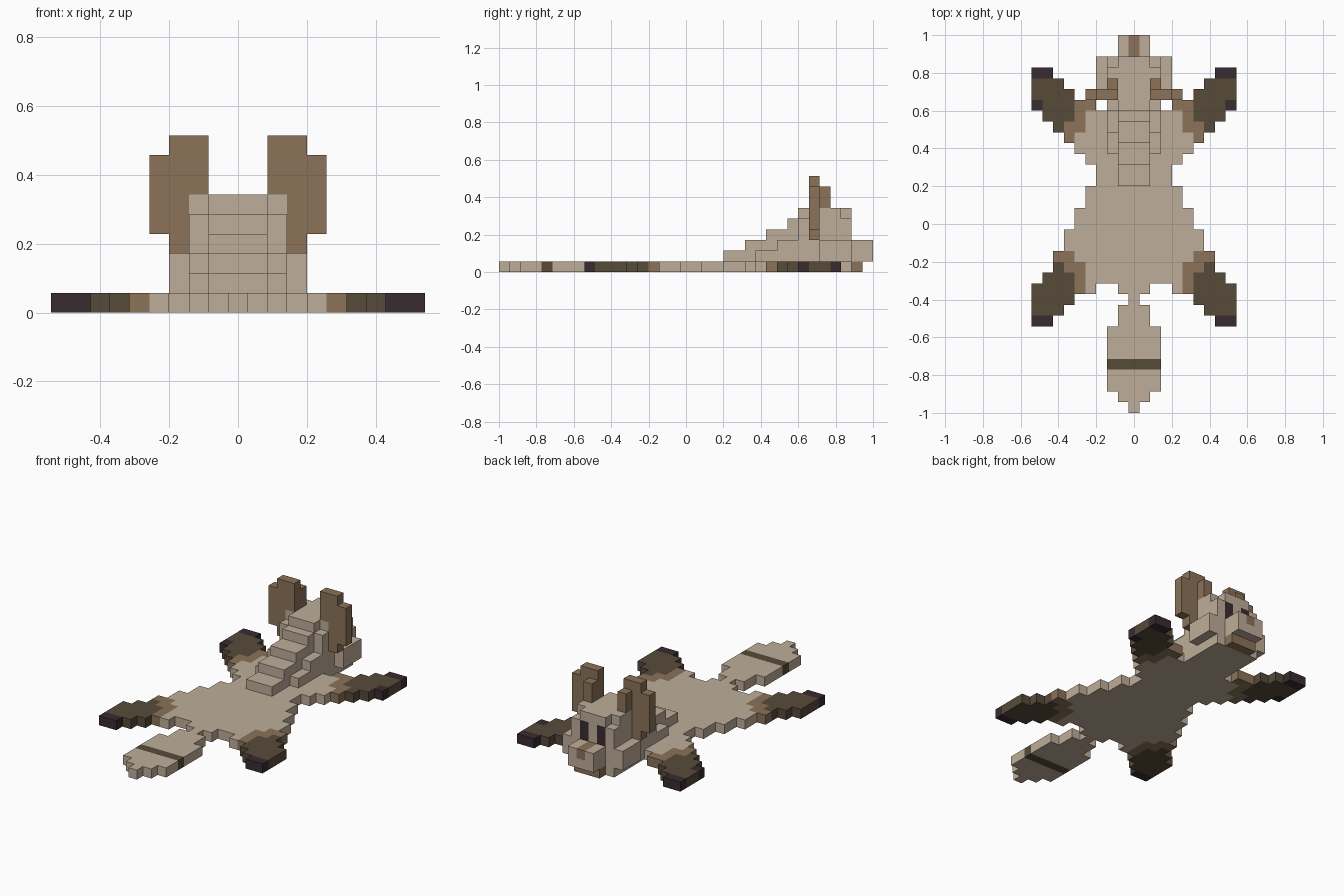
import bpy, bmesh
from mathutils import Vector

if "Cube" in bpy.data.objects:
    bpy.data.objects.remove(bpy.data.objects["Cube"])

U = 2 / 35  # size of one block


def material(name, color):
    m = bpy.data.materials.new(name)
    m.diffuse_color = (*color, 1)
    m.use_nodes = True
    m.node_tree.nodes["Principled BSDF"].inputs["Base Color"].default_value = m.diffuse_color
    return m


MATS = [material("tan_fur", (0.515, 0.423, 0.319)),
        material("mid_brown", (0.258, 0.171, 0.098)),
        material("dark_brown", (0.095, 0.069, 0.042)),
        material("near_black", (0.040, 0.025, 0.030))]
TAN, BROWN, DARK, BLACK = range(4)

# outward direction -> block corners, counter-clockwise from outside
SIDES = {(1, 0, 0): [(1, 0, 0), (1, 1, 0), (1, 1, 1), (1, 0, 1)],
         (-1, 0, 0): [(0, 0, 0), (0, 0, 1), (0, 1, 1), (0, 1, 0)],
         (0, 1, 0): [(0, 1, 0), (0, 1, 1), (1, 1, 1), (1, 1, 0)],
         (0, -1, 0): [(0, 0, 0), (1, 0, 0), (1, 0, 1), (0, 0, 1)],
         (0, 0, 1): [(0, 0, 1), (1, 0, 1), (1, 1, 1), (0, 1, 1)],
         (0, 0, -1): [(0, 0, 0), (0, 1, 0), (1, 1, 0), (1, 0, 0)]}


def fill(cells, xs, rows, levels, mat=TAN):
    """Fill inclusive ranges of blocks, mirrored across x."""
    for i in range(xs[0], xs[1] + 1):
        for r in range(rows[0], rows[1] + 1):
            for k in range(levels[0], levels[1] + 1):
                cells[(i, r, k)] = cells[(-i, r, k)] = mat


def build(name, cells):
    """Skin the blocks with their exposed faces and merge flat areas."""
    bm = bmesh.new()
    verts = {}
    for c, mat in cells.items():
        for d, corners in SIDES.items():
            if tuple(a + b for a, b in zip(c, d)) in cells:
                continue
            face = []
            for o in corners:
                p = tuple(a + b for a, b in zip(c, o))
                if p not in verts:
                    verts[p] = bm.verts.new(Vector((p[0] - 0.5, p[1] - 17.5, p[2])) * U)
                face.append(verts[p])
            bm.faces.new(face).material_index = mat
    bmesh.ops.dissolve_limit(bm, angle_limit=0.01, verts=bm.verts, edges=bm.edges,
                             delimit={'MATERIAL'})
    mesh = bpy.data.meshes.new(name)
    for m in MATS:
        mesh.materials.append(m)
    bm.to_mesh(mesh)
    bm.free()
    bpy.context.collection.objects.link(bpy.data.objects.new(name, mesh))


# Flat pelt: half width of each row from the tail tip to the chin
pelt = {}
WIDTHS = [0, 1] + [2] * 6 + [1, 1, 0, 1, 8, 7, 7, 6, 6, 5, 5, 4, 4, 3, 3,
                             4, 5, 6, 7, 8] + [2] * 5 + [1]
for row, w in enumerate(WIDTHS):
    fill(pelt, (0, w), (row, row), (0, 0))
# Paws, the same at both ends
for step, inner in enumerate((8, 7, 6, 4)):
    for row in (8 + step, 31 - step):
        fill(pelt, (inner, 9), (row, row), (0, 0))
# Leg colours: brown ring, dark lower leg, black toes
for (i, r, k) in pelt:
    x, m = abs(i), min(r, 39 - r)
    if 8 <= m <= 14:
        if x >= {14: 8, 13: 7}.get(m, 6):
            pelt[(i, r, k)] = DARK
        elif x >= {14: 6}.get(m, 5) or (r == 28 and x == 4):
            pelt[(i, r, k)] = BROWN
        if (m == 8 and x >= 8) or (r == 28 and x == 9):
            pelt[(i, r, k)] = BLACK
fill(pelt, (0, 2), (4, 4), (0, 0), DARK)     # tail band
fill(pelt, (0, 1), (33, 33), (0, 0), BROWN)  # chin
build("pelt", pelt)

# Stepped neck with lower shoulders at each side
neck = {}
for level, start in enumerate((21, 23, 25, 27, 28), 1):
    fill(neck, (0, 1), (start, 28), (level, level))
for level, start in enumerate((24, 26, 28, 28), 1):
    fill(neck, (2, 2), (start, 28), (level, level))
build("neck", neck)

# Head with trimmed brow corners, cheeks, snout, nose and eyes
head = {}
fill(head, (0, 2), (29, 32), (1, 5))
for i in (-2, 2):
    del head[(i, 32, 5)]
fill(head, (3, 3), (30, 32), (1, 2))
fill(head, (0, 1), (33, 34), (1, 2))
fill(head, (0, 0), (33, 34), (2, 2), BROWN)
fill(head, (1, 1), (32, 32), (3, 4), BLACK)
build("head", head)

# Upright ears
ears = {}
fill(ears, (2, 2), (29, 29), (6, 8), BROWN)
fill(ears, (3, 3), (29, 29), (3, 8), BROWN)
fill(ears, (4, 4), (29, 29), (4, 7), BROWN)
fill(ears, (2, 2), (30, 30), (6, 7), BROWN)
build("ears", ears)
